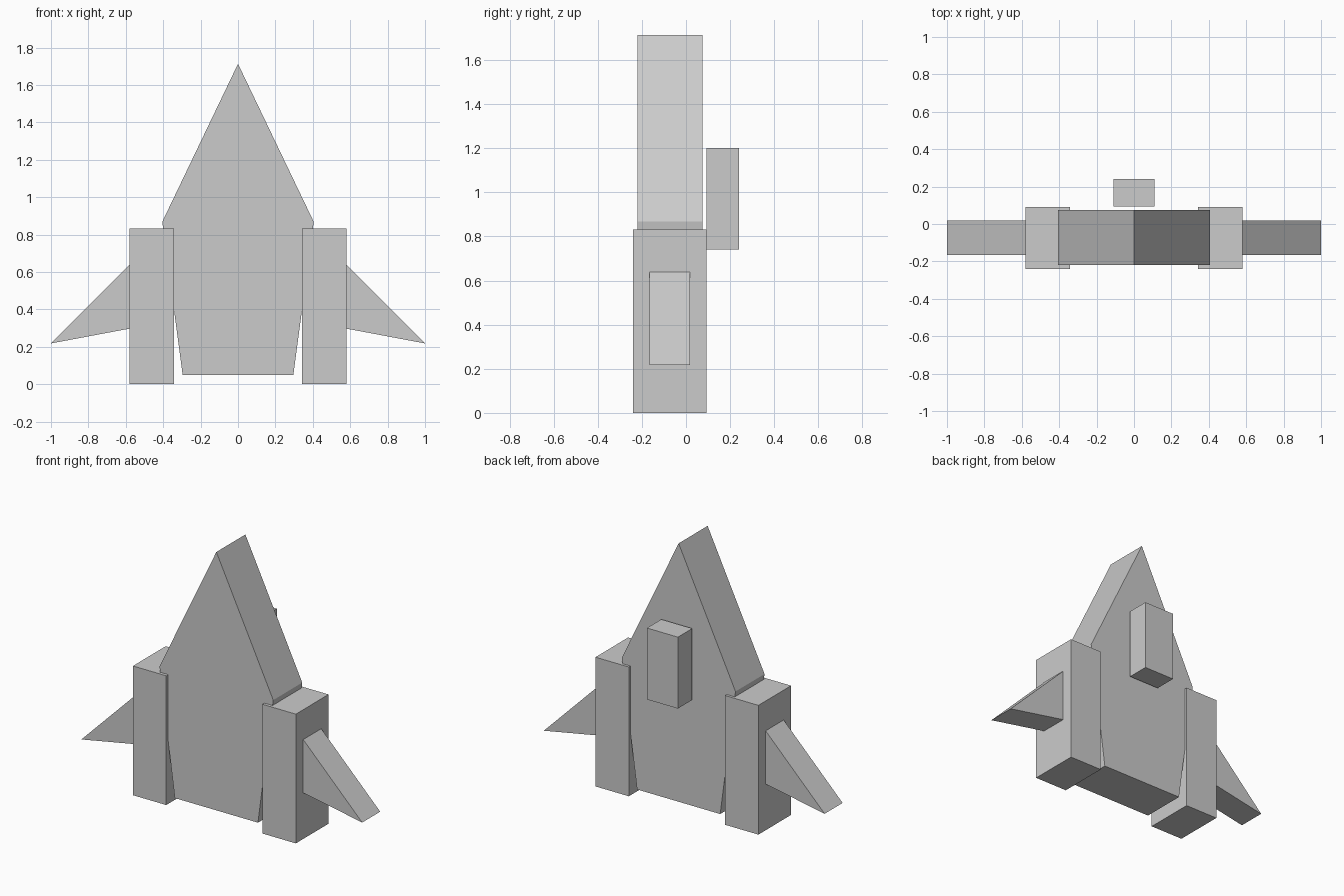
import bpy, bmesh

if "Cube" in bpy.data.objects:
    bpy.data.objects.remove(bpy.data.objects["Cube"])


def prism(name, profile, y0, y1):
    """Extrude an x-z outline from y0 to y1."""
    bm = bmesh.new()
    face = bm.faces.new([bm.verts.new((x, y0, z)) for x, z in profile])
    ext = bmesh.ops.extrude_face_region(bm, geom=[face])
    verts = [g for g in ext["geom"] if isinstance(g, bmesh.types.BMVert)]
    bmesh.ops.translate(bm, verts=verts, vec=(0, y1 - y0, 0))
    bmesh.ops.recalc_face_normals(bm, faces=bm.faces)
    mesh = bpy.data.meshes.new(name)
    bm.to_mesh(mesh)
    bm.free()
    obj = bpy.data.objects.new(name, mesh)
    bpy.context.collection.objects.link(obj)
    return obj


def rect(x0, x1, z0, z1):
    return [(x0, z0), (x1, z0), (x1, z1), (x0, z1)]


# Pointed hull
prism("hull", [(-0.296, 0.05), (0.296, 0.05), (0.405, 0.868),
               (0, 1.713), (-0.405, 0.868)], -0.22, 0.075)

# Rear block, floating just behind the hull
prism("rear_block", rect(-0.11, 0.11, 0.742, 1.202), 0.094, 0.24)

# Side boosters and swept fins, mirrored left and right
for side, s in (("left", -1), ("right", 1)):
    booster = [(s * x, z) for x, z in rect(0.343, 0.58, 0, 0.832)]
    prism(side + "_booster", booster, -0.24, 0.092)
    fin = [(s * x, z) for x, z in [(0.575, 0.645), (1.0, 0.218), (0.575, 0.298)]]
    prism(side + "_fin", fin, -0.165, 0.018)
